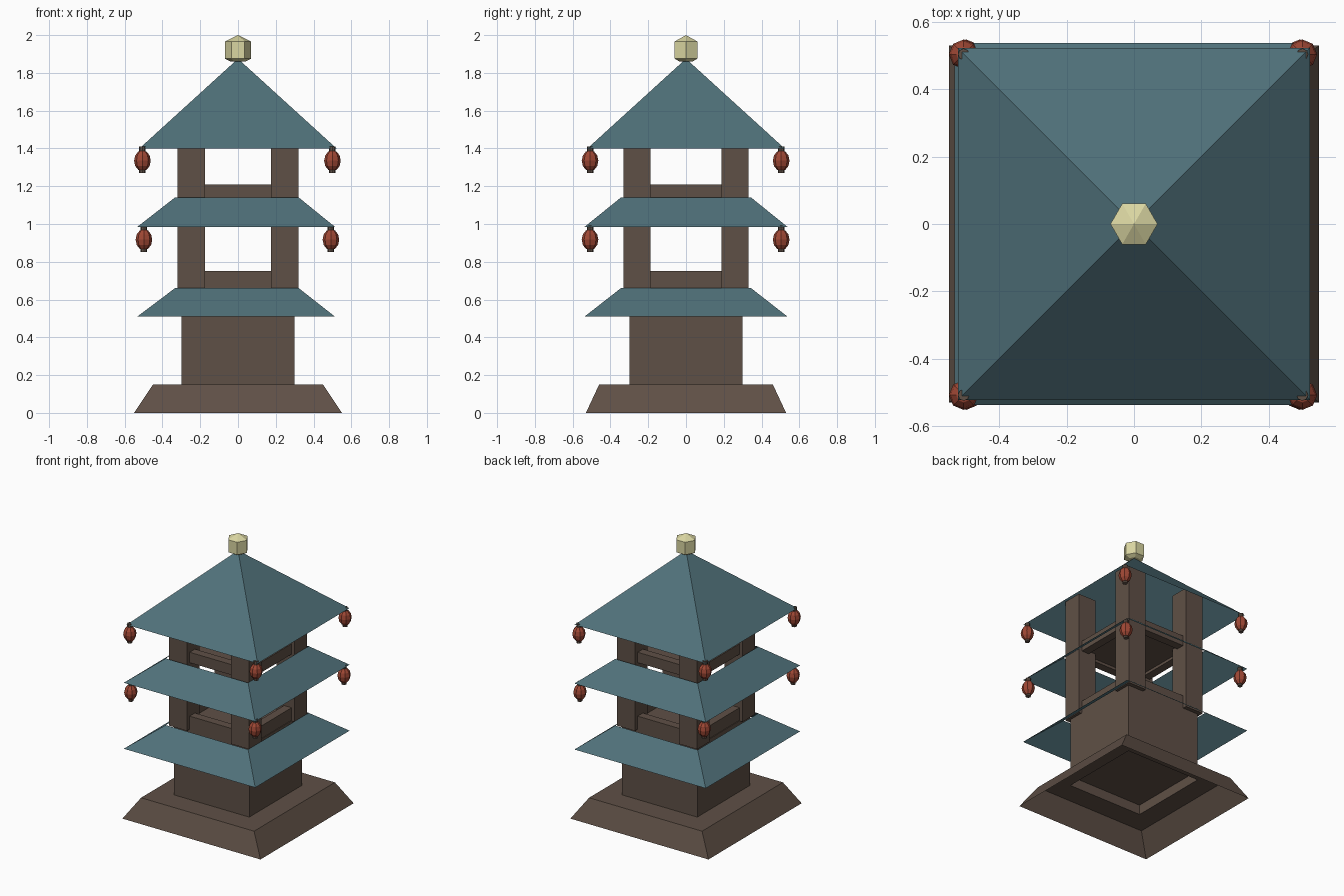
import bpy, bmesh, math
from mathutils import Matrix, Vector

if "Cube" in bpy.data.objects:
    bpy.data.objects.remove(bpy.data.objects["Cube"])


def material(name, hex_code):
    def lin(c):
        return c / 12.92 if c <= 0.04045 else ((c + 0.055) / 1.055) ** 2.4
    m = bpy.data.materials.new(name)
    m.diffuse_color = [lin(int(hex_code[i:i + 2], 16) / 255) for i in (0, 2, 4)] + [1]
    m.use_nodes = True
    m.node_tree.nodes["Principled BSDF"].inputs["Base Color"].default_value = m.diffuse_color
    return m


WOOD = material("brown wood", "5F5046")
TEAL = material("teal roof tiles", "50717A")
RED = material("lantern red", "A04835")
CREAM = material("pale gold", "DAD6A2")


def finish(name, bm, mat):
    mesh = bpy.data.meshes.new(name)
    bm.to_mesh(mesh)
    bm.free()
    mesh.materials.append(mat)
    ob = bpy.data.objects.new(name, mesh)
    bpy.context.collection.objects.link(ob)
    return ob


def square(hx, hy, z, cx=0, cy=0):
    return [(cx + sx * hx, cy + sy * hy, z)
            for sx, sy in ((-1, -1), (1, -1), (1, 1), (-1, 1))]


def shell(name, rings, mat, cap_bottom=False, cap_top=False, loop=False):
    """Joins rings of points from bottom to top with flat faces."""
    bm = bmesh.new()
    vs = [[bm.verts.new(p) for p in r] for r in rings]
    n = len(rings[0])
    pairs = list(zip(vs, vs[1:])) + ([(vs[-1], vs[0])] if loop else [])
    for a, b in pairs:
        for i in range(n):
            j = (i + 1) % n
            bm.faces.new((a[i], a[j], b[j], b[i]))
    if cap_bottom:
        bm.faces.new(vs[0][::-1])
    if cap_top:
        bm.faces.new(vs[-1])
    bmesh.ops.remove_doubles(bm, verts=bm.verts, dist=0.0005)
    return finish(name, bm, mat)


def box(name, x0, x1, y0, y1, z0, z1, mat):
    c = ((x1 - x0) / 2, (y1 - y0) / 2)
    m = ((x0 + x1) / 2, (y0 + y1) / 2)
    return shell(name, [square(*c, z0, *m), square(*c, z1, *m)], mat, True, True)


# Hollow flared plinth, open underneath
shell("plinth", [square(0.55, 0.53, 0), square(0.45, 0.46, 0.15),
                 square(0.30, 0.30, 0.15)], WOOD)

# Ground floor body with a recessed underside
shell("body", [square(0.30, 0.30, 0.15), square(0.30, 0.30, 0.66)], WOOD, cap_top=True)
shell("body_underside", [square(0.299, 0.299, 0.22)], WOOD, cap_bottom=True)

# Corner posts running up into the top roof
for sx in (-1, 1):
    for sy in (-1, 1):
        x, y = sorted((sx * 0.175, sx * 0.32)), sorted((sy * 0.188, sy * 0.33))
        box("corner_post", *x, *y, 0.655, 1.565, WOOD)

# Square railings and floors of the two open storeys
for label, z0, z1, zf in (("lower", 0.655, 0.75, 0.68), ("upper", 1.135, 1.21, 1.165)):
    shell(label + "_railing", [square(0.295, 0.30, z0), square(0.295, 0.30, z1),
                               square(0.235, 0.24, z1), square(0.235, 0.24, z0)],
          WOOD, loop=True)
    box(label + "_floor", -0.24, 0.24, -0.245, 0.245, zf - 0.01, zf, WOOD)

# Two hollow roof skirts and the pyramid roof
for label, z0, z1 in (("lower", 0.51, 0.66), ("middle", 0.985, 1.14)):
    shell(label + "_roof_skirt", [square(0.523, 0.537, z0, -0.01),
                                  square(0.328, 0.345, z1, -0.006)], TEAL)
shell("top_roof", [square(0.522, 0.522, 1.40), square(0, 0, 1.875)], TEAL)

# Six-sided finial
profile = ((0.04, 1.86), (0.07, 1.876), (0.07, 1.966), (0, 2.0))
shell("finial", [[(r * math.cos(i * math.pi / 3), r * math.sin(i * math.pi / 3), z)
                  for i in range(6)] for r, z in profile], CREAM, cap_bottom=True)


# Lanterns hanging from the corners of the upper two roofs
def lantern(x, y, z):
    bm = bmesh.new()
    bmesh.ops.create_uvsphere(bm, u_segments=8, v_segments=6, radius=1,
                              matrix=Matrix.Translation((x, y, z))
                              @ Matrix.Diagonal((0.044, 0.044, 0.056, 1)))
    finish("lantern", bm, RED)
    for name, dz, depth in (("lantern_hook", 0.06, 0.03), ("lantern_foot", -0.056, 0.016)):
        bm = bmesh.new()
        bmesh.ops.create_cone(bm, cap_ends=True, segments=8, radius1=0.017,
                              radius2=0.017, depth=depth,
                              matrix=Matrix.Translation((x, y, z + dz)))
        finish(name, bm, WOOD)


for z, hx in ((1.335, 0.503), (0.917, 0.495)):
    for sx in (-1, 1):
        for sy in (-1, 1):
            lantern(sx * hx - 0.003, sy * 0.506 - 0.002, z)
